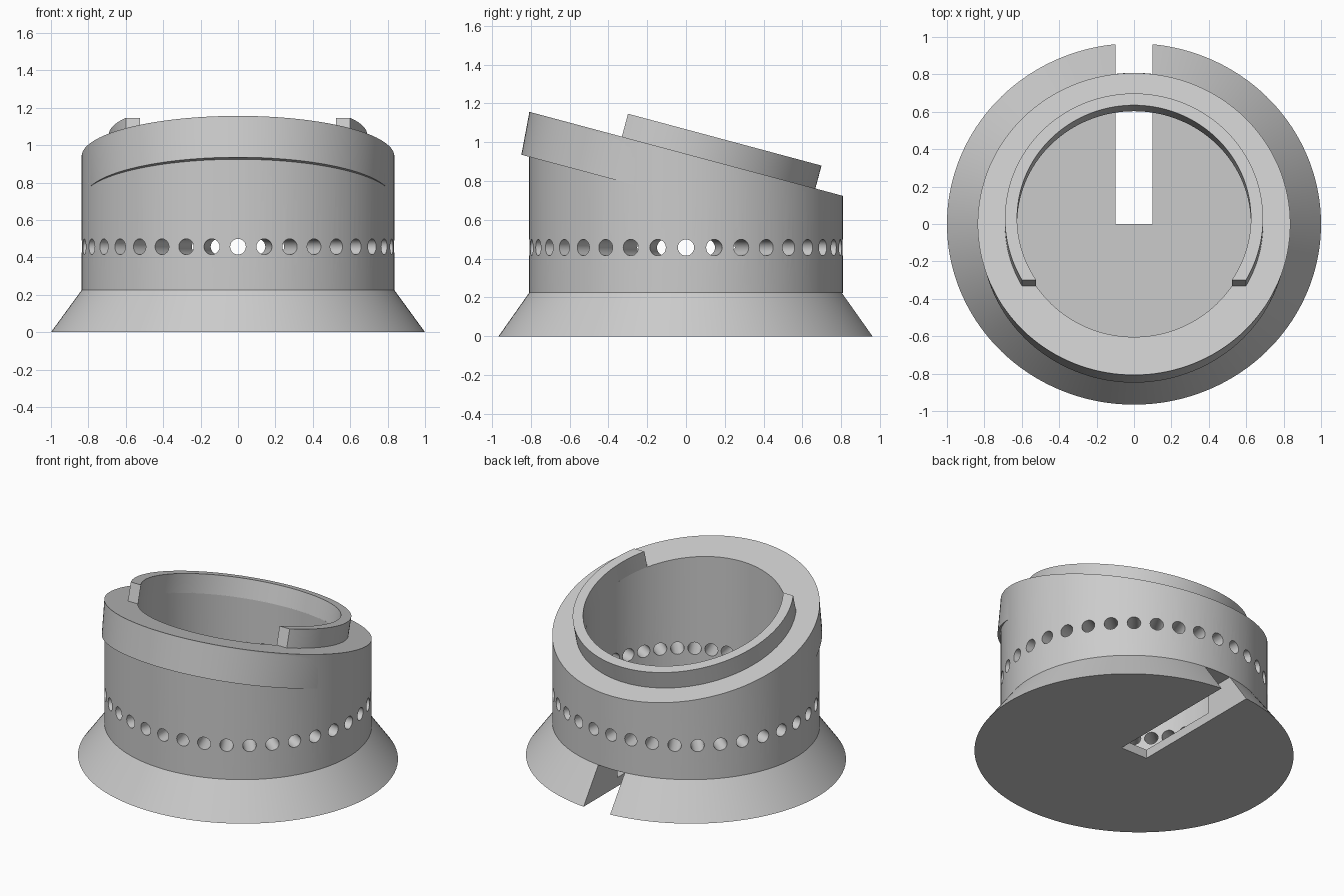
import bpy, bmesh
from math import sin, cos, asin, pi, radians
from mathutils import Matrix, Vector

cube = bpy.data.objects.get("Cube")
if cube:
    bpy.data.objects.remove(cube)

SEG = 144
TILT = radians(15)
SQUASH = cos(TILT)          # plan outline is the tilted circle seen from above
BODY_R, BORE_R = 0.836, 0.625
STEP_Z, FLOOR_Z, TOP_Z = 0.225, 0.06, 0.94
HOLES, HOLE_R, HOLE_Z = 36, 0.042, 0.457
tilt_frame = Matrix.Translation((0, 0, TOP_Z)) @ Matrix.Rotation(-TILT, 4, 'X')

grey = bpy.data.materials.new("plain_grey")
grey.use_nodes = True
grey.diffuse_color = (0.6, 0.6, 0.6, 1)
grey.node_tree.nodes["Principled BSDF"].inputs["Base Color"].default_value = grey.diffuse_color


def make(name, bm):
    bmesh.ops.recalc_face_normals(bm, faces=bm.faces)
    mesh = bpy.data.meshes.new(name)
    bm.to_mesh(mesh)
    bm.free()
    mesh.materials.append(grey)
    obj = bpy.data.objects.new(name, mesh)
    bpy.context.collection.objects.link(obj)
    return obj


def smooth(obj):
    bpy.ops.object.select_all(action='DESELECT')
    obj.select_set(True)
    bpy.context.view_layer.objects.active = obj
    bpy.ops.object.shade_smooth_by_angle(angle=radians(30))


def loft(bm, loops, closed=True):
    """Join neighbouring loops of vertices with quads."""
    for a, b in zip(loops, loops[1:]):
        n = len(a)
        for i in range(n if closed else n - 1):
            j = (i + 1) % n
            bm.faces.new((a[i], a[j], b[j], b[i]))


def ring(bm, radius, height):
    """Closed plan ring; height is a number or a function of y."""
    verts = []
    for i in range(SEG):
        a = 2 * pi * i / SEG
        y = radius * SQUASH * sin(a)
        z = height(y) if callable(height) else height
        verts.append(bm.verts.new((radius * cos(a), y, z)))
    return verts


def slope(y):
    return TOP_Z - y * sin(TILT) / cos(TILT)


# Hollow body: flared foot, upright wall, sloping rim, bore and floor
bm = bmesh.new()
loops = [ring(bm, 1, 0), ring(bm, BODY_R, STEP_Z), ring(bm, BODY_R, slope),
         ring(bm, BORE_R, slope), ring(bm, BORE_R, FLOOR_Z)]
loft(bm, loops)
bm.faces.new(loops[0])
bm.faces.new(loops[-1])
body = make("body", bm)

# Cutter for the row of round holes
bm = bmesh.new()
for i in range(HOLES):
    place = (Matrix.Rotation(2 * pi * i / HOLES, 4, 'Z')
             @ Matrix.Translation((0.74, 0, HOLE_Z)) @ Matrix.Rotation(pi / 2, 4, 'Y'))
    bmesh.ops.create_cone(bm, cap_ends=True, segments=24, radius1=HOLE_R,
                          radius2=HOLE_R, depth=0.36, matrix=place)
hole_cutter = make("hole_cutter", bm)

# Cutter for the slot running from the centre out of the back
bm = bmesh.new()
bmesh.ops.create_cube(bm, size=1, matrix=Matrix.Translation((0, 0.6, 0.062))
                      @ Matrix.Diagonal((0.2, 1.2, 0.324, 1)))
slot_cutter = make("slot_cutter", bm)

for cutter in (hole_cutter, slot_cutter):
    cutter.hide_render = True
    mod = body.modifiers.new(cutter.name, 'BOOLEAN')
    mod.operation = 'DIFFERENCE'
    mod.solver = 'EXACT'
    mod.object = cutter
bpy.context.view_layer.update()
graph = bpy.context.evaluated_depsgraph_get()
cut_mesh = bpy.data.meshes.new_from_object(body.evaluated_get(graph))
body.modifiers.clear()
body.data = cut_mesh
for cutter in (hole_cutter, slot_cutter):
    bpy.data.objects.remove(cutter)
smooth(body)


def tilted_arc(bm, radius, height, start=0.0, stop=2 * pi, count=SEG):
    return [bm.verts.new(tilt_frame @ Vector((radius * cos(a), radius * sin(a), height)))
            for a in (start + (stop - start) * i / count for i in range(count + 1))]


# Front lip: tapered tilted collar that emerges from the front wall
bm = bmesh.new()
section = [(0.72, -0.002), (0.835, -0.002), (0.818, -0.224), (0.72, -0.224)]
loops = [tilted_arc(bm, r, h) for r, h in section]
loft(bm, loops + loops[:1], closed=False)
bmesh.ops.remove_doubles(bm, verts=bm.verts, dist=1e-5)
smooth(make("front_lip", bm))

# Raised rim: open collar on the slope, cut straight across at the front
bm = bmesh.new()
loops = []
for r, h in [(BORE_R, -0.003), (0.69, -0.003), (0.69, 0.122), (BORE_R, 0.122)]:
    end = asin(0.342 / r)
    loops.append(tilted_arc(bm, r, h, -end, pi + end))
loft(bm, loops + loops[:1], closed=False)
for k in (0, -1):
    bm.faces.new([loop[k] for loop in loops])
smooth(make("raised_rim", bm))
